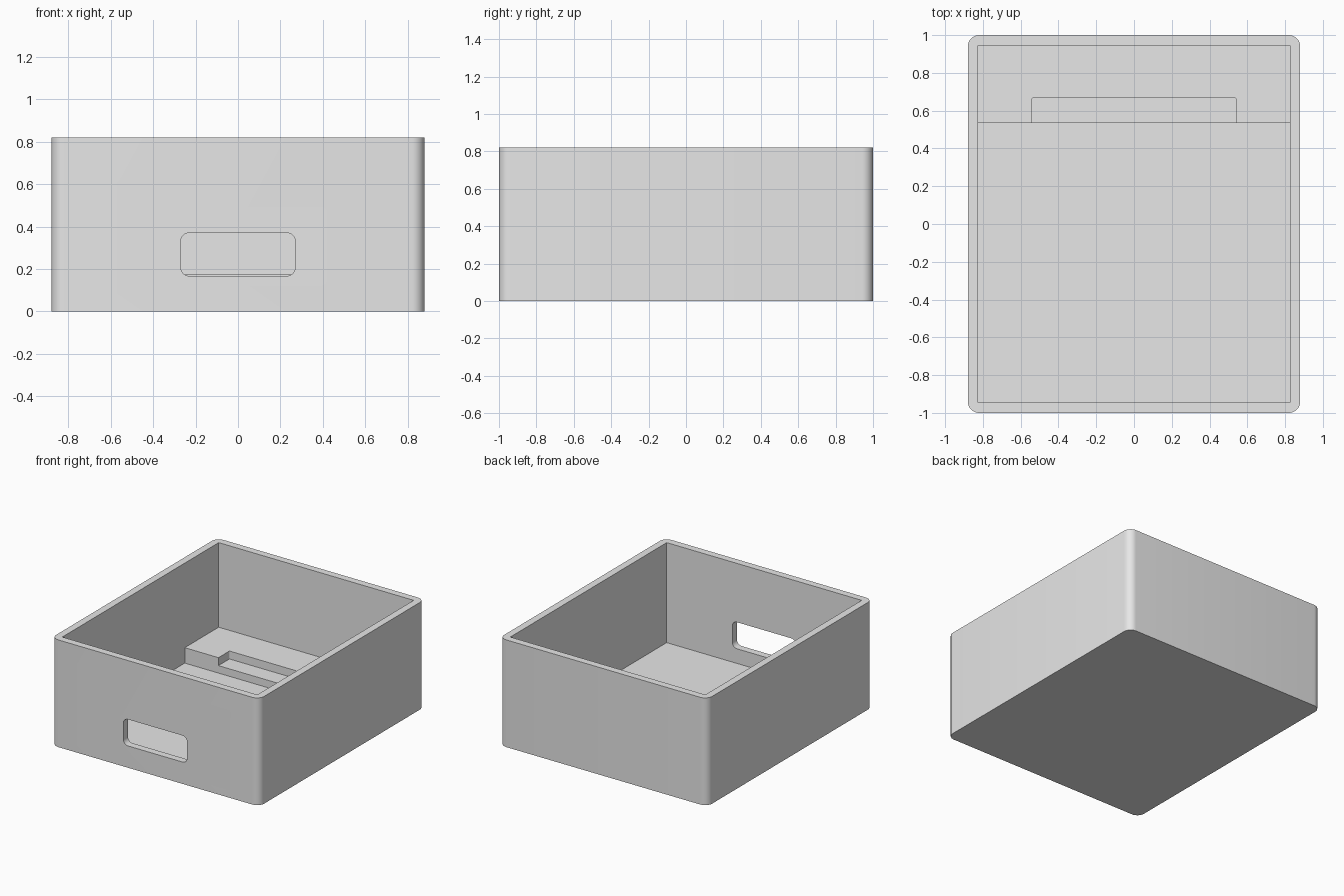
import bpy, bmesh
from math import radians
from mathutils import Vector

if "Cube" in bpy.data.objects:
    bpy.data.objects.remove(bpy.data.objects["Cube"], do_unlink=True)

WALL, LEDGE_Y = 0.055, 0.535
FLOOR_Z, NOTCH_Z, LEDGE_Z, HEIGHT = 0.055, 0.112, 0.173, 0.82
HALF_X, HALF_Y = 0.88, 1.0

grey = bpy.data.materials.new("light grey plastic")
grey.use_nodes = True
grey.diffuse_color = (0.8, 0.8, 0.8, 1)
grey.node_tree.nodes["Principled BSDF"].inputs["Base Color"].default_value = (0.8, 0.8, 0.8, 1)


def prism(name, points, direction, radius=0.0):
    """Extrude a flat outline, optionally rounding the edges along the extrusion."""
    bm = bmesh.new()
    direction = Vector(direction)
    face = bm.faces.new([bm.verts.new(p) for p in points])
    top = bmesh.ops.extrude_face_region(bm, geom=[face], use_keep_orig=True)["geom"]
    bmesh.ops.translate(bm, vec=direction, verts=[v for v in top if isinstance(v, bmesh.types.BMVert)])
    if radius:
        axis = direction.normalized()
        sides = [e for e in bm.edges
                 if abs((e.verts[0].co - e.verts[1].co).normalized().dot(axis)) > 0.99]
        bmesh.ops.bevel(bm, geom=sides, offset=radius, segments=8, profile=0.5, affect='EDGES')
    bmesh.ops.recalc_face_normals(bm, faces=bm.faces)
    mesh = bpy.data.meshes.new(name)
    bm.to_mesh(mesh)
    bm.free()
    mesh.materials.append(grey)
    obj = bpy.data.objects.new(name, mesh)
    bpy.context.collection.objects.link(obj)
    return obj


def rect_xy(x, y0, y1, z):
    return [(-x, y0, z), (x, y0, z), (x, y1, z), (-x, y1, z)]


# Outer block with rounded upright corners
box = prism("open_box", rect_xy(HALF_X, -HALF_Y, HALF_Y, 0), (0, 0, HEIGHT), 0.06)

# Cavity: a stepped side profile leaves the floor and the raised back ledge
inner_x, inner_y = HALF_X - WALL, HALF_Y - WALL
profile = [(-inner_y, FLOOR_Z), (LEDGE_Y, FLOOR_Z), (LEDGE_Y, LEDGE_Z),
           (inner_y, LEDGE_Z), (inner_y, 1), (-inner_y, 1)]
cavity = prism("cavity_cutter", [(-inner_x, y, z) for y, z in profile], (2 * inner_x, 0, 0))

# Shallow notch in the front of the ledge
notch = prism("notch_cutter", rect_xy(0.54, 0.4, 0.668, NOTCH_Z), (0, 0, 0.3), 0.006)

# Rounded slot through the front wall
slot = prism("slot_cutter", [(-0.27, -1.1, 0.167), (0.27, -1.1, 0.167),
                             (0.27, -1.1, 0.37), (-0.27, -1.1, 0.37)], (0, 0.3, 0), 0.04)

# Cut everything out of the block and discard the cutters
bpy.ops.object.select_all(action='DESELECT')
bpy.context.view_layer.objects.active = box
box.select_set(True)
for cutter in (cavity, notch, slot):
    cutter.hide_render = True
    mod = box.modifiers.new(cutter.name, 'BOOLEAN')
    mod.operation, mod.solver, mod.object = 'DIFFERENCE', 'EXACT', cutter
    bpy.ops.object.modifier_apply(modifier=mod.name)
    bpy.data.objects.remove(cutter, do_unlink=True)

bpy.ops.object.shade_smooth_by_angle(angle=radians(30))
